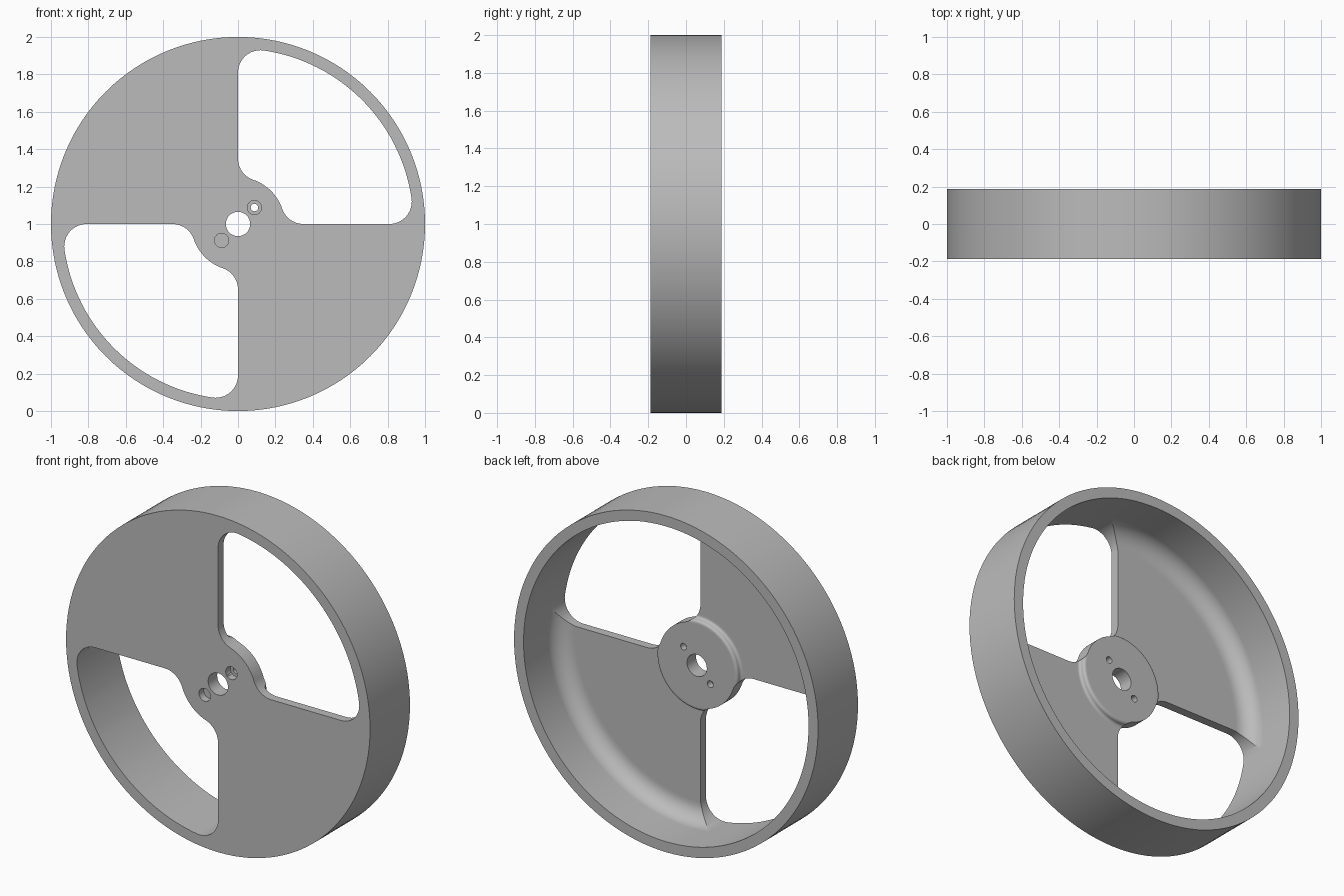
import bpy, bmesh, math
from mathutils import Matrix, Vector

old = bpy.data.objects.get("Cube")
if old:
    bpy.data.objects.remove(old, do_unlink=True)

FRONT, BACK = -0.1875, 0.1875
WEB = FRONT + 0.052          # back of the thin disc
HUB = FRONT + 0.085          # back of the hub boss
R_HUB, R_IN = 0.25, 0.9375
CENTRE = Vector((0, 0, 1))

grey = bpy.data.materials.new("plain grey")
grey.use_nodes = True
colour = (0.5, 0.5, 0.5, 1)
grey.diffuse_color = colour
grey.node_tree.nodes["Principled BSDF"].inputs["Base Color"].default_value = colour


def arc(cx, cy, r, a0, a1, n):
    """Points on an arc, angles in degrees."""
    angles = [math.radians(a0 + (a1 - a0) * i / n) for i in range(n + 1)]
    return [(cx + r * math.cos(a), cy + r * math.sin(a)) for a in angles]


def make_object(name, bm):
    bmesh.ops.recalc_face_normals(bm, faces=bm.faces)
    mesh = bpy.data.meshes.new(name)
    bm.to_mesh(mesh)
    bm.free()
    mesh.materials.append(grey)
    obj = bpy.data.objects.new(name, mesh)
    bpy.context.collection.objects.link(obj)
    return obj


def prism(name, outline, y0, y1):
    """Extrude an x-z outline, given about the wheel centre, along y."""
    bm = bmesh.new()
    face = bm.faces.new([bm.verts.new((x, y0, z + 1)) for x, z in outline])
    moved = bmesh.ops.extrude_face_region(bm, geom=[face])["geom"]
    verts = [v for v in moved if isinstance(v, bmesh.types.BMVert)]
    bmesh.ops.translate(bm, verts=verts, vec=(0, y1 - y0, 0))
    return make_object(name, bm)


def cut(target, cutter):
    mod = target.modifiers.new("cut", "BOOLEAN")
    mod.operation, mod.solver, mod.object = "DIFFERENCE", "EXACT", cutter
    bpy.context.view_layer.objects.active = target
    bpy.ops.object.modifier_apply(modifier=mod.name)
    bpy.data.objects.remove(cutter, do_unlink=True)


# Wheel body: rim, disc and hub turned from one profile of (radius, y)
fillet, step = 0.1, (HUB - WEB) / 2
profile = [(0.065, FRONT), (1, FRONT), (1, BACK), (R_IN, BACK)]
profile += arc(R_IN - fillet, WEB + fillet, fillet, 0, -90, 10)
profile += [(R_IN - fillet - 0.01, WEB), (0.295, WEB)]
profile += arc(R_HUB + 2 * step, WEB + step, step, 270, 180, 5)
profile += arc(R_HUB, WEB + step, step, 0, 90, 5)[1:]
profile += [(0.24, HUB), (0.065, HUB)]
bm = bmesh.new()
verts = [bm.verts.new((r, y, 1)) for r, y in profile]
edges = [bm.edges.new((v, verts[i - 1])) for i, v in enumerate(verts)]
bmesh.ops.spin(bm, geom=verts + edges, cent=CENTRE, axis=(0, 1, 0),
               angle=math.tau, steps=128, use_duplicate=False)
bmesh.ops.remove_doubles(bm, verts=bm.verts, dist=1e-5)
wheel = make_object("wheel", bm)

# Window outline: half of a quadrant opening, mirrored about its diagonal
f = 0.12
R_OUT = R_IN + 0.0005
inner = math.sqrt((R_HUB + f) ** 2 - f ** 2)
outer = math.sqrt((R_OUT - f) ** 2 - f ** 2)
a_in = math.degrees(math.atan2(inner, f))
a_out = math.degrees(math.atan2(outer, f))
half = arc(0, 0, R_HUB, 45, a_in, 8)
half += arc(f, inner, f, a_in + 180, 180, 10)[1:]
half += arc(f, outer, f, 180, a_out, 12)
half += arc(0, 0, R_OUT, a_out, 45, 16)[1:]
window = half + [(z, x) for x, z in reversed(half[1:-1])]

# Opposite windows and counterbored bolt holes
for s in (1, -1):
    cut(wheel, prism("window_cutter", [(s * x, s * z) for x, z in window], -0.4, 0.4))
    c = s * 0.088
    cut(wheel, prism("bolt_cutter", arc(c, c, 0.02, 0, 360, 24)[:-1], -0.4, 0.4))
    cut(wheel, prism("counterbore_cutter", arc(c, c, 0.038, 0, 360, 32)[:-1],
                     -0.4, FRONT + 0.045))

# Smooth rounds with crisp edges
bpy.ops.object.select_all(action="DESELECT")
wheel.select_set(True)
bpy.context.view_layer.objects.active = wheel
bpy.ops.object.shade_smooth_by_angle(angle=math.radians(30))
weighted = wheel.modifiers.new("even shading", "WEIGHTED_NORMAL")
weighted.keep_sharp = True
